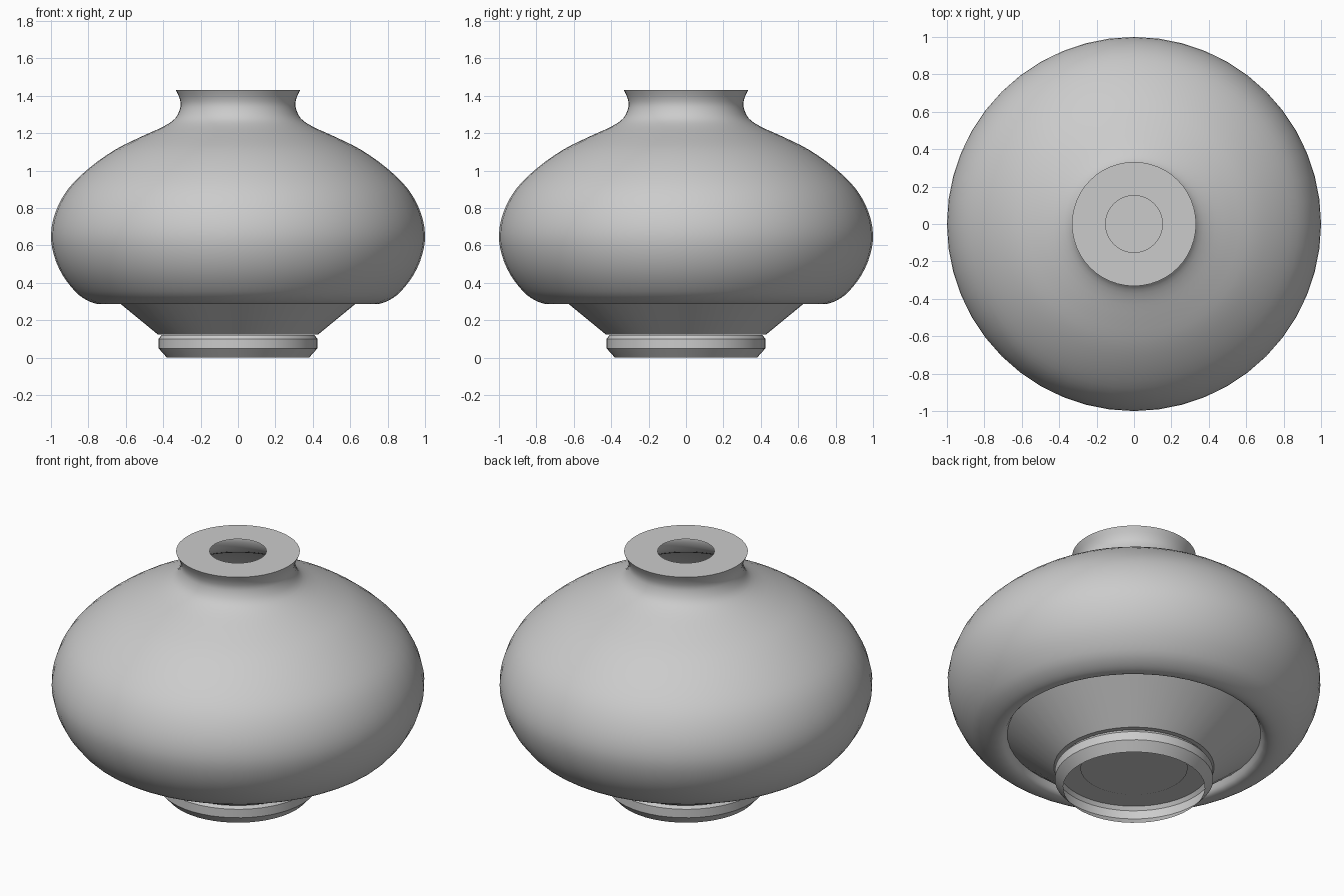
import bpy, bmesh, math
from mathutils import Vector

cube = bpy.data.objects.get("Cube")
if cube:
    bpy.data.objects.remove(cube, do_unlink=True)

SEGMENTS = 48

clay = bpy.data.materials.new("pale grey clay")
clay.use_nodes = True
GREY = (0.6, 0.6, 0.6, 1)
clay.diffuse_color = GREY
clay.node_tree.nodes["Principled BSDF"].inputs["Base Color"].default_value = GREY


def smooth_path(points, steps=3):
    """Pass a rounded path through a few profile points."""
    pts = [Vector(p) for p in points]
    pts = [2 * pts[0] - pts[1]] + pts + [2 * pts[-1] - pts[-2]]
    path = []
    for a, b, c, d in zip(pts, pts[1:], pts[2:], pts[3:]):
        for i in range(steps):
            t = i / steps
            path.append(b + t * (c - a) / 2
                        + t * t * (a - 2.5 * b + 2 * c - d / 2)
                        + t ** 3 * (1.5 * (b - c) + (d - a) / 2))
    return path + [pts[-2]]


def lathe(name, profile):
    """Spin a profile, listed from bottom to top, round the z axis."""
    bm = bmesh.new()
    rings = []
    for r, z in profile:
        if r == 0:
            rings.append([bm.verts.new((0, 0, z))] * SEGMENTS)
            continue
        angles = [2 * math.pi * i / SEGMENTS for i in range(SEGMENTS)]
        rings.append([bm.verts.new((r * math.cos(a), r * math.sin(a), z)) for a in angles])
    for low, high in zip(rings, rings[1:]):
        for i in range(SEGMENTS):
            j = (i + 1) % SEGMENTS
            corners = dict.fromkeys((low[i], low[j], high[j], high[i]))
            bm.faces.new(list(corners))
    mesh = bpy.data.meshes.new(name)
    bm.to_mesh(mesh)
    bm.free()
    mesh.materials.append(clay)
    obj = bpy.data.objects.new(name, mesh)
    bpy.context.collection.objects.link(obj)
    bpy.ops.object.select_all(action="DESELECT")
    obj.select_set(True)
    bpy.context.view_layer.objects.active = obj
    bpy.ops.object.shade_smooth_by_angle(angle=math.radians(35))


# Body: flat base, flared cone, rounded belly, shoulder, neck and flat rim
belly = smooth_path([
    (0.68, 0.33), (0.705, 0.295), (0.75, 0.287), (0.81, 0.308), (0.87, 0.353),
    (0.94, 0.445), (0.985, 0.55), (1, 0.66), (0.975, 0.78), (0.91, 0.9),
    (0.8, 1.01), (0.66, 1.11), (0.52, 1.18), (0.4, 1.235), (0.335, 1.28),
    (0.308, 1.34), (0.312, 1.385), (0.332, 1.43)])
lathe("vase_body", [(0, 0.125), (0.43, 0.125)] + belly + [(0.152, 1.43)])

# Inner floor, facing up
lathe("inner_floor", [(0.42, 0.13), (0, 0.13)])

# Foot: thin hollow ring with chamfered edges
lathe("foot_ring", [(0.38, 0), (0.425, 0.05), (0.425, 0.1), (0.41, 0.12), (0.285, 0.12)])
